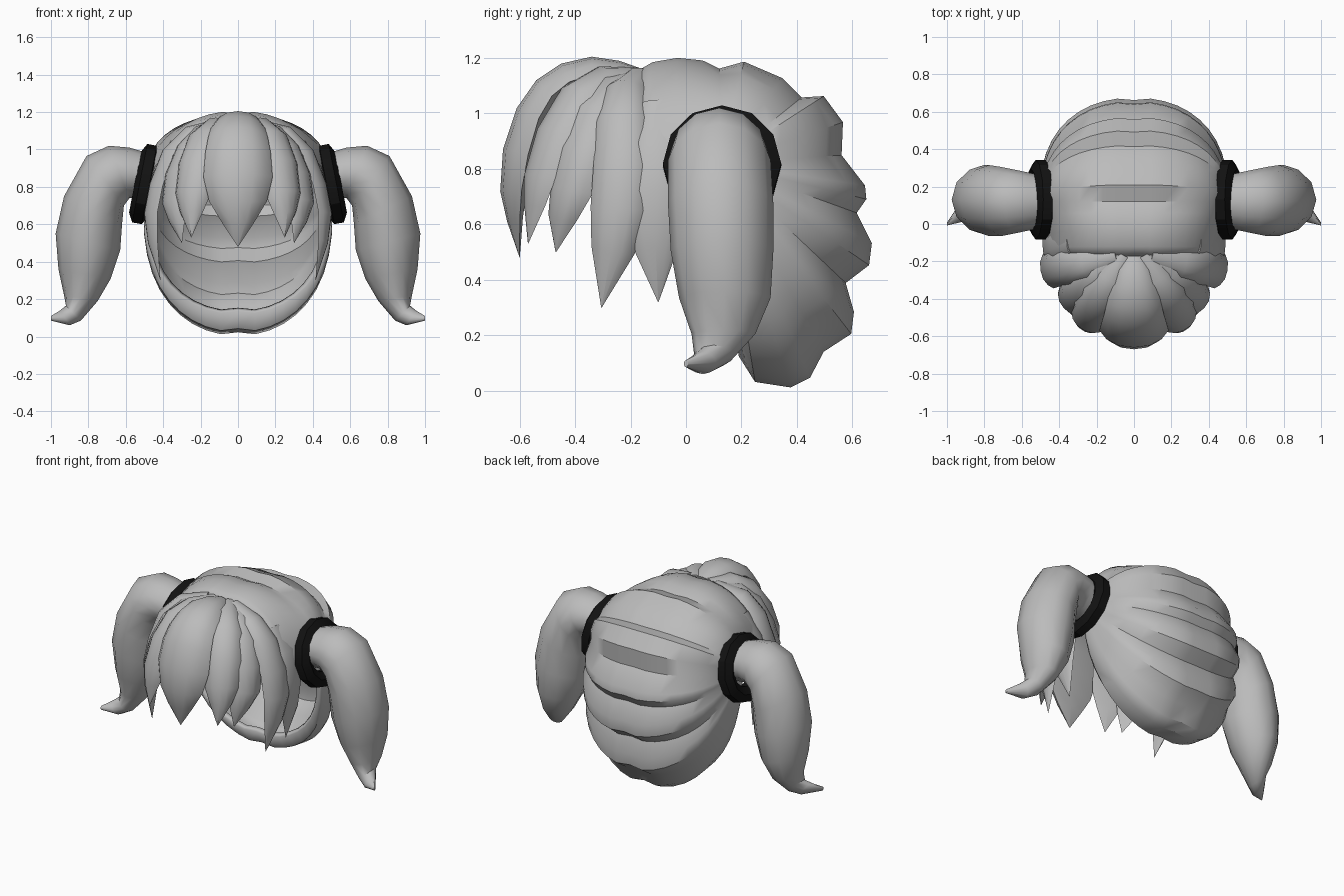
import bpy, bmesh, math
from mathutils import Vector

if "Cube" in bpy.data.objects:
    bpy.data.objects.remove(bpy.data.objects["Cube"])


def material(name, rgb):
    m = bpy.data.materials.new(name)
    m.diffuse_color = (*rgb, 1)
    m.use_nodes = True
    m.node_tree.nodes["Principled BSDF"].inputs["Base Color"].default_value = m.diffuse_color
    return m


HAIR = material("grey hair", (0.5, 0.5, 0.5))
BLACK = material("black tie", (0.006, 0.006, 0.006))


def loft(name, rings, mat, closed=True, caps=True, angle=40):
    """Skin a list of equal-length point rings."""
    bm = bmesh.new()
    rows = [[bm.verts.new(p) for p in r] for r in rings]
    n = len(rows[0])
    for a, b in zip(rows, rows[1:]):
        for i in range(n if closed else n - 1):
            j = (i + 1) % n
            bm.faces.new((a[i], a[j], b[j], b[i]))
    if closed and caps:
        bm.faces.new(rows[0][::-1])
        bm.faces.new(rows[-1])
    bmesh.ops.remove_doubles(bm, verts=bm.verts, dist=0.0005)
    bmesh.ops.recalc_face_normals(bm, faces=bm.faces)
    me = bpy.data.meshes.new(name)
    bm.to_mesh(me)
    bm.free()
    ob = bpy.data.objects.new(name, me)
    bpy.context.collection.objects.link(ob)
    me.materials.append(mat)
    bpy.context.view_layer.objects.active = ob
    ob.select_set(True)
    bpy.ops.object.shade_smooth_by_angle(angle=math.radians(angle))
    ob.select_set(False)
    return ob


# Lobed back hair: side profile (y, z) swept as arcs to a pole on each side
PROFILE = [(-.19, 1.15), (-.12, 1.19), (-.03, 1.205), (.06, 1.195), (.12, 1.165),
           (.21, 1.19), (.35, 1.13), (.42, 1.06), (.5, 1.065), (.57, .97),
           (.565, .85), (.65, .74), (.655, .69), (.62, .64), (.675, .53), (.665, .45),
           (.58, .385), (.61, .28), (.6, .2), (.5, .135), (.45, .04), (.38, .005),
           (.25, .025), (.19, .12)]
STEPS = 11
rings = []
for y, z in PROFILE:
    f = min(1, max(0, (.12 - y) / .2))          # front arcs end lower and further forward
    px, py, pz = .5 - .03 * f, .12 - .25 * f, .82 - .17 * f
    ring = []
    for i in range(-STEPS, STEPS + 1):
        a = i / STEPS * math.pi / 2
        s = max(0, math.cos(a)) ** .85
        if i == 0:
            s *= .978                           # centre parting groove
        x = math.copysign(abs(math.sin(a)) ** .88, a) * px
        x *= 1 + .1 * max(0, .75 - z) * math.sin(2 * abs(a))
        ring.append((x, py + (y - py) * s, pz + (z - pz) * s))
    rings.append(ring)
shell = loft("back_hair", rings, HAIR, closed=False, angle=35)
# Orient the open shell outward before thickening it inward
bm = bmesh.new()
bm.from_mesh(shell.data)
if sum(f.normal.dot(f.calc_center_median() - Vector((0, .1, .6))) for f in bm.faces) < 0:
    bmesh.ops.reverse_faces(bm, faces=bm.faces)
bm.to_mesh(shell.data)
bm.free()
solid = shell.modifiers.new("thickness", 'SOLIDIFY')
solid.thickness = .035
solid.offset = -1


def strand(name, path, widths, azimuth, bulge=.4):
    """Tapering hair lock: pointed sides, rounded outside, shallow inside."""
    pts = [Vector(p) for p in path]
    az = math.radians(azimuth)
    rings = []
    for i, p in enumerate(pts):
        t = (pts[min(i + 1, len(pts) - 1)] - pts[max(i - 1, 0)]).normalized()
        side = Vector((math.cos(az), math.sin(az), 0))
        side = (side - t * side.dot(t)).normalized()
        out = side.cross(t)
        if out.dot(Vector((math.sin(az), -math.cos(az), .6))) < 0:
            out = -out
        w = widths[i]
        rings.append([p + side * (w * u) + out * (w * bulge * v) for u, v in
                      ((-1, -1), (-.8, -.5), (-.45, -.12), (0, 0), (.45, -.12),
                       (.8, -.5), (1, -1), (0, -1.25))])
    return loft(name, rings, HAIR, angle=50)


# Fringe and side locks
strand("centre_fringe",
       [(0, -.17, 1.165), (0, -.24, 1.19), (0, -.34, 1.205), (0, -.45, 1.18), (0, -.54, 1.12),
        (0, -.61, 1.02), (0, -.66, .87), (0, -.67, .72), (0, -.645, .61), (0, -.6, .48)],
       [.06, .1, .125, .145, .16, .175, .185, .155, .095, .001], 0, .5)
LOCKS = {
    "inner_fringe": (25, .6, [(.05, -.17, 1.165), (.12, -.31, 1.17), (.19, -.43, 1.1), (.24, -.52, .95),
                              (.265, -.57, .78), (.265, -.575, .67), (.25, -.57, .53)],
                     [.05, .09, .11, .115, .105, .07, .001]),
    "outer_fringe": (48, .6, [(.08, -.17, 1.16), (.2, -.29, 1.13), (.29, -.37, 1.03), (.35, -.42, .88),
                              (.375, -.45, .73), (.35, -.47, .62), (.3, -.47, .5)],
                     [.05, .09, .11, .115, .1, .065, .001]),
    "temple_lock": (80, .5, [(.1, -.17, 1.165), (.28, -.22, 1.12), (.4, -.235, 1.0), (.47, -.24, .82),
                             (.5, -.25, .66), (.48, -.27, .5), (.415, -.305, .3)],
                    [.05, .075, .095, .105, .105, .08, .001]),
    "ear_lock": (90, .3, [(.36, -.09, 1.05), (.45, -.09, .9), (.49, -.1, .72), (.48, -.11, .52),
                          (.42, -.1, .32)],
                 [.07, .1, .11, .085, .001]),
}
for label, s in (("right", 1), ("left", -1)):
    for part, (az, bulge, path, widths) in LOCKS.items():
        strand(f"{label}_{part}", [(s * x, y, z) for x, y, z in path], widths, s * az, bulge)

# Pigtails: outer (x, z), inner (x, z), y centre, y half width
TAIL = [(.48, .98, .5, .73, .12, .14), (.58, 1.01, .55, .74, .12, .155),
        (.69, 1.02, .58, .74, .12, .17), (.81, .965, .61, .7, .12, .185),
        (.93, .75, .62, .6, .125, .19), (.975, .55, .63, .46, .13, .185),
        (.96, .36, .68, .31, .14, .165), (.93, .22, .75, .19, .135, .115),
        (.92, .165, .84, .085, .1, .07), (.95, .14, .9, .06, .06, .05),
        (1.0, .11, 1.0, .085, 0, .008)]
SIDES = 12
for label, s in (("right", 1), ("left", -1)):
    rings = []
    for ox, oz, ix, iz, yc, hw in TAIL:
        ring = []
        for k in range(SIDES):
            a = 2 * math.pi * k / SIDES
            c = math.copysign(abs(math.cos(a)) ** 1.15, math.cos(a)) / 2
            ring.append((s * ((ox + ix) / 2 + c * (ox - ix)), yc + math.sin(a) * hw,
                         (oz + iz) / 2 + c * (oz - iz)))
        rings.append(ring)
    loft(f"{label}_pigtail", rings, HAIR, angle=45)

    # Hair tie: chunky ring tilted outward and up
    tilt = math.radians(11)
    axis = Vector((math.cos(tilt), 0, math.sin(tilt)))
    up = Vector((-math.sin(tilt), 0, math.cos(tilt)))
    rings = []
    for k in range(13):
        a = 2 * math.pi * (k % 12) / 12
        radial = Vector((0, math.cos(a), 0)) + up * math.sin(a)
        ring = []
        for j in range(6):
            b = 2 * math.pi * (j + .5) / 6
            p = Vector((.5, .13, .815)) + radial * (.165 + .056 * math.cos(b)) + axis * (.052 * math.sin(b))
            ring.append((s * p.x, p.y, p.z))
        rings.append(ring)
    loft(f"{label}_hair_tie", rings, BLACK, caps=False, angle=30)
